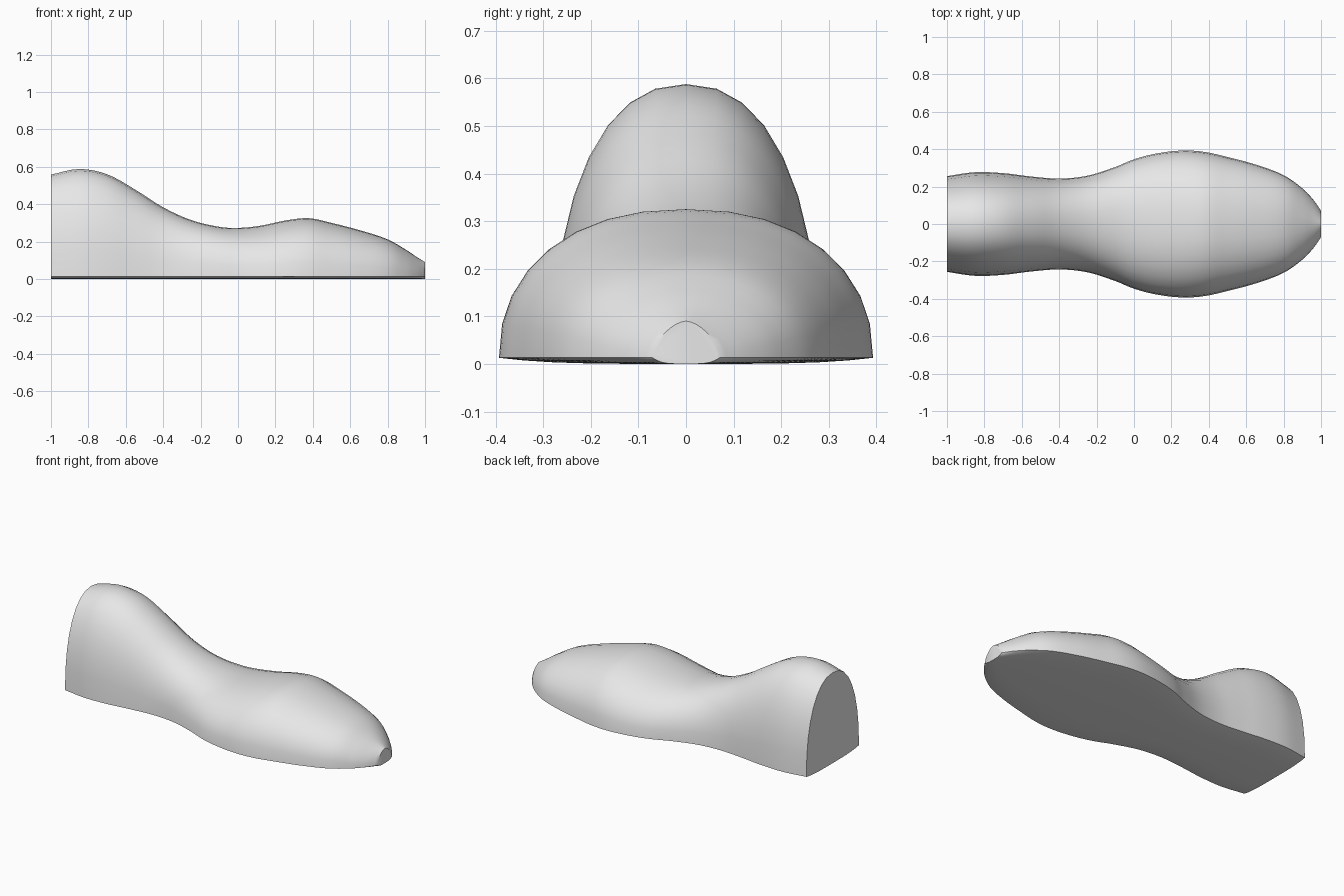
import bpy, bmesh, math

cube = bpy.data.objects.get("Cube")
if cube:
    bpy.data.objects.remove(cube, do_unlink=True)

# Stations along the length: x, half width, height
STATIONS = [
    (-1.0, 0.256, 0.558), (-0.85, 0.277, 0.588), (-0.7, 0.272, 0.56),
    (-0.55, 0.254, 0.478), (-0.4, 0.243, 0.383), (-0.25, 0.258, 0.315),
    (-0.1, 0.305, 0.279), (0.0, 0.346, 0.273), (0.12, 0.377, 0.285),
    (0.26, 0.393, 0.314), (0.38, 0.385, 0.325), (0.5, 0.358, 0.3),
    (0.65, 0.318, 0.261), (0.8, 0.261, 0.212), (0.9, 0.191, 0.155),
    (0.96, 0.128, 0.115), (1.0, 0.07, 0.09),
]
RIM = 0.013      # height of the lower edge
ARCH = 16        # segments over the arch
BASE = 12        # segments across the underside
STEPS = 4        # rings between stations


def lerp_station(i, t):
    """Smooth width and height between stations i and i + 1."""
    last = len(STATIONS) - 1
    a, b = STATIONS[i], STATIONS[i + 1]
    p, n = STATIONS[max(i - 1, 0)], STATIONS[min(i + 2, last)]
    span = b[0] - a[0]
    out = [a[0] + span * t]
    for k in (1, 2):
        m0 = (b[k] - p[k]) / (b[0] - p[0]) * span
        m1 = (n[k] - a[k]) / (n[0] - a[0]) * span
        d = a[k] - b[k]
        out.append(a[k] + m0 * t + (-3 * d - 2 * m0 - m1) * t ** 2
                   + (2 * d + m0 + m1) * t ** 3)
    return out


def section(x, width, height):
    """Rounded arch over a very shallow bowed base."""
    tip = max(0.0, (x - 0.85) / 0.15)
    power = 2 / (2.25 - 0.6 * tip)
    points = []
    for i in range(ARCH + 1):
        a = math.pi * i / ARCH
        c, s = math.cos(a), max(math.sin(a), 0.0)
        if i == ARCH:
            s = 0.0
        y = math.copysign(abs(c) ** power, c) * width
        points.append((x, y, RIM + (height - RIM) * s ** power))
    for i in range(1, BASE):
        u = -math.cos(math.pi * i / BASE)
        points.append((x, u * width, RIM * u ** 4))
    return points


# Body: one lofted skin with flat ends
bm = bmesh.new()
rings = [lerp_station(i, s / STEPS)
         for i in range(len(STATIONS) - 1) for s in range(STEPS)]
rings.append(STATIONS[-1])
loops = [[bm.verts.new(p) for p in section(*r)] for r in rings]
count = ARCH + BASE
for a, b in zip(loops, loops[1:]):
    for j in range(count):
        k = (j + 1) % count
        bm.faces.new((a[j], a[k], b[k], b[j]))
bm.faces.new(loops[0])
bm.faces.new(loops[-1])
bmesh.ops.recalc_face_normals(bm, faces=bm.faces)
mesh = bpy.data.meshes.new("body")
bm.to_mesh(mesh)
bm.free()

# Plain grey surface
grey = bpy.data.materials.new("light grey")
grey.use_nodes = True
colour = (0.8, 0.8, 0.8, 1.0)
grey.diffuse_color = colour
grey.node_tree.nodes["Principled BSDF"].inputs["Base Color"].default_value = colour
mesh.materials.append(grey)

body = bpy.data.objects.new("body", mesh)
bpy.context.collection.objects.link(body)
bpy.ops.object.select_all(action="DESELECT")
body.select_set(True)
bpy.context.view_layer.objects.active = body
bpy.ops.object.shade_smooth_by_angle(angle=math.radians(40))
